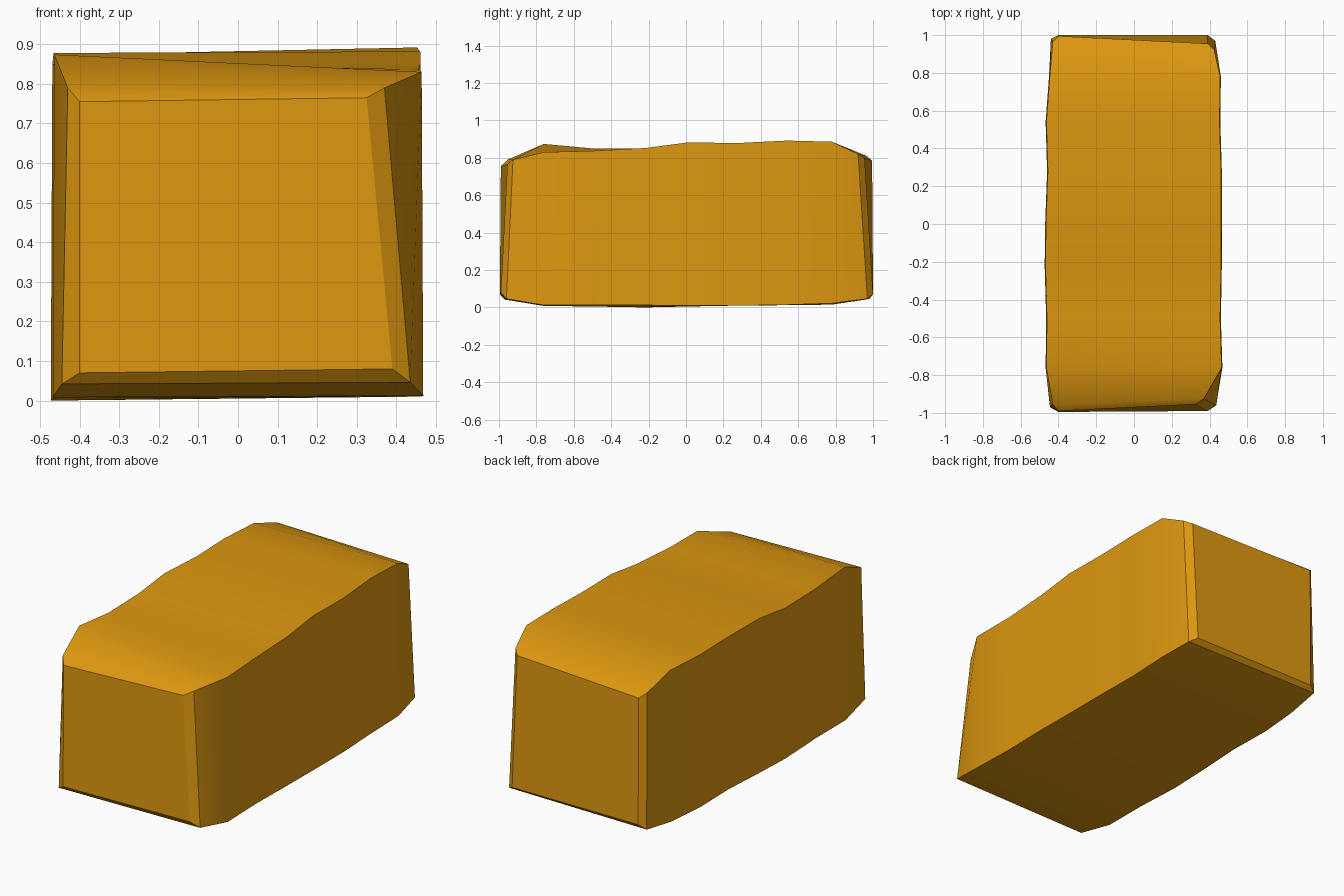
import bpy, bmesh, math

if "Cube" in bpy.data.objects:
    bpy.data.objects.remove(bpy.data.objects["Cube"])

# Cross-sections front to back; each corner is (x, y, z):
# bottom left, bottom right, top right, top left
front_rings = [
    [(-.40, -.995, .07), (.39, -.99, .08), (.325, -.955, .765), (-.40, -.99, .755)],
    [(-.445, -.97, .042), (.435, -.96, .046), (.37, -.925, .79), (-.43, -.955, .79)],
]
back_rings = [
    [(-.44, .98, .045), (.43, .97, .046), (.425, .92, .82), (-.43, .965, .81)],
    [(-.40, 1.0, .07), (.39, 1.0, .07), (.39, .955, .80), (-.40, .995, .785)],
]
# Body stations: y, x left, x right, bottom z left, bottom z right, top z left, top z right
stations = [
    (-.76, -.468, .468, .008, .012, .874, .83),
    (-.50, -.465, .46, .005, .012, .85, .837),
    (-.22, -.473, .465, .0, .012, .85, .852),
    (.01, -.47, .465, .005, .01, .878, .882),
    (.28, -.46, .465, .01, .01, .872, .879),
    (.54, -.468, .457, .012, .014, .873, .892),
    (.78, -.45, .46, .015, .022, .873, .886),
]
rings = front_rings + [
    [(l, y, bl), (r, y, br), (r - .004, y, tr), (l + .004, y, tl)]
    for y, l, r, bl, br, tl, tr in stations] + back_rings

# Loft the worn block through the sections and cap both ends
bm = bmesh.new()
loops = [[bm.verts.new(p) for p in ring] for ring in rings]
for a, b in zip(loops, loops[1:]):
    for i in range(4):
        j = (i + 1) % 4
        bm.faces.new((a[i], a[j], b[j], b[i]))
bm.faces.new(loops[0])
bm.faces.new(loops[-1])
bmesh.ops.recalc_face_normals(bm, faces=bm.faces)
mesh = bpy.data.meshes.new("block")
bm.to_mesh(mesh)
bm.free()

gold = bpy.data.materials.new("golden_orange")
gold.diffuse_color = (0.72, 0.31, 0.005, 1)
gold.use_nodes = True
gold.node_tree.nodes["Principled BSDF"].inputs["Base Color"].default_value = gold.diffuse_color
mesh.materials.append(gold)
block = bpy.data.objects.new("block", mesh)
bpy.context.collection.objects.link(block)

# Soft shading along the body, sharp corners
bpy.context.view_layer.objects.active = block
block.select_set(True)
bpy.ops.object.shade_smooth_by_angle(angle=math.radians(30))
